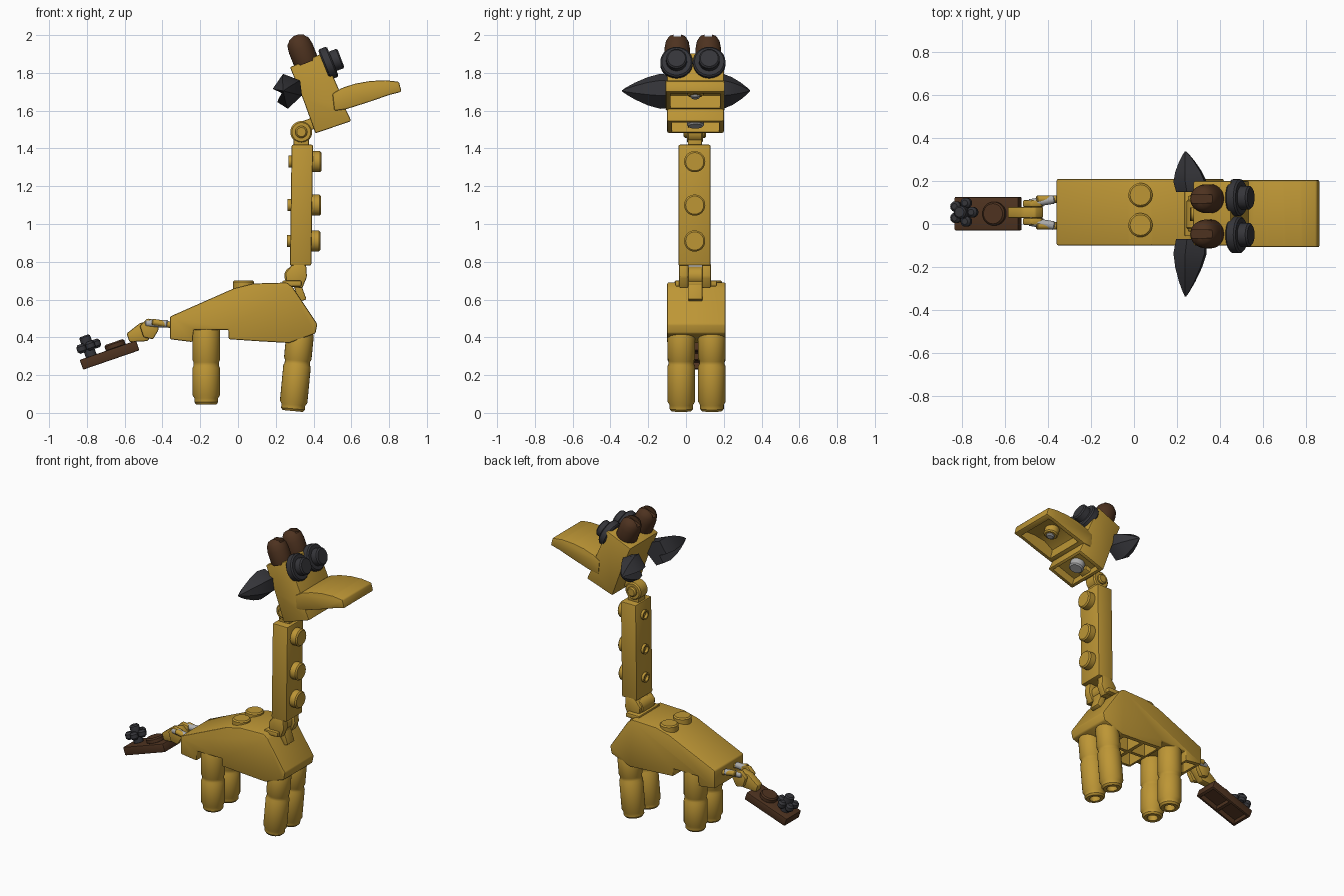
import bpy, bmesh, math
from mathutils import Vector, Matrix

cube = bpy.data.objects.get("Cube")
if cube:
    bpy.data.objects.remove(cube, do_unlink=True)


def material(name, rgb):
    m = bpy.data.materials.new(name)
    m.use_nodes = True
    m.diffuse_color = (*rgb, 1)
    bsdf = next(n for n in m.node_tree.nodes if n.type == 'BSDF_PRINCIPLED')
    bsdf.inputs["Base Color"].default_value = (*rgb, 1)
    bsdf.inputs["Roughness"].default_value = 0.5
    return m


GOLD = material("golden yellow", (0.51, 0.305, 0.036))
BROWN = material("dark brown", (0.075, 0.032, 0.014))
DARK = material("charcoal", (0.036, 0.036, 0.042))
GREY = material("light grey", (0.42, 0.42, 0.42))
MID = 0.053          # sideways centre line of the body
parts = []


def finish(name, bm, mat, bevel=0):
    bmesh.ops.recalc_face_normals(bm, faces=bm.faces)
    if bevel:
        bmesh.ops.bevel(bm, geom=bm.edges[:], offset=bevel, segments=2,
                        affect='EDGES', profile=0.5)
    mesh = bpy.data.meshes.new(name)
    bm.to_mesh(mesh)
    bm.free()
    mesh.materials.append(mat)
    obj = bpy.data.objects.new(name, mesh)
    bpy.context.collection.objects.link(obj)
    parts.append(obj)
    return obj


def slab(name, outline, y0, y1, mat, bevel=0.008):
    """Side outline in x, z pushed from y0 to y1."""
    bm = bmesh.new()
    face = bm.faces.new([bm.verts.new((x, y0, z)) for x, z in outline])
    new = bmesh.ops.extrude_face_region(bm, geom=[face])["geom"]
    for v in new:
        if isinstance(v, bmesh.types.BMVert):
            v.co.y = y1
    return finish(name, bm, mat, bevel)


def box(name, centre, size, mat, tilt=0, bevel=0.006):
    bm = bmesh.new()
    place = (Matrix.Translation(centre) @ Matrix.Rotation(-math.radians(tilt), 4, 'Y')
             @ Matrix.Diagonal((*size, 1)))
    bmesh.ops.create_cube(bm, size=1, matrix=place)
    return finish(name, bm, mat, bevel)


def lathe(name, profile, base, axis, mat, seg=28):
    """Spin (radius, height) pairs around an axis."""
    bm = bmesh.new()
    turn = Vector((0, 0, 1)).rotation_difference(Vector(axis))
    rings = []
    for r, h in profile:
        rings.append([bm.verts.new(Vector(base) + turn @ Vector(
            (r * math.cos(math.tau * i / seg), r * math.sin(math.tau * i / seg), h)))
            for i in range(seg)])
    for a, b in zip(rings, rings[1:]):
        for i in range(seg):
            j = (i + 1) % seg
            bm.faces.new((a[i], a[j], b[j], b[i]))
    bm.faces.new(rings[0])
    bm.faces.new(rings[-1])
    return finish(name, bm, mat)


def rod(name, start, end, r, mat):
    axis = Vector(end) - Vector(start)
    h, e = axis.length, min(0.008, r / 4)
    return lathe(name, [(r - e, 0), (r, e), (r, h - e), (r - e, h)], start, axis, mat)


def carve(obj, *cutters):
    for c in cutters:
        mod = obj.modifiers.new("carve", 'BOOLEAN')
        mod.operation, mod.solver, mod.object = 'DIFFERENCE', 'EXACT', c
        bpy.context.view_layer.objects.active = obj
        bpy.ops.object.modifier_apply(modifier=mod.name)
        parts.remove(c)
        bpy.data.objects.remove(c, do_unlink=True)


# Body shell with hollow cells underneath
body = slab("body", [(-0.36, 0.51), (-0.02, 0.66), (0.08, 0.685), (0.26, 0.69), (0.29, 0.665),
                     (0.42, 0.47), (0.41, 0.42), (0.27, 0.37), (0.1, 0.38), (-0.05, 0.39),
                     (-0.05, 0.44), (-0.235, 0.44), (-0.24, 0.375), (-0.36, 0.39)],
            -0.1, 0.21, GOLD)
cells = [box("cell", (x, y, 0.42), (w, 0.12, 0.18), GOLD, bevel=0)
         for x, w in ((0.025, 0.11), (0.17, 0.13), (-0.295, 0.08)) for y in (-0.017, 0.125)]
carve(body, *cells)
for y in (-0.005, 0.135):
    rod("back_stud", (0.03, y, 0.64), (0.03, y, 0.702), 0.056, GOLD)

# Legs: stacked round segments with a narrow foot ring
for y in (-0.025, 0.137):
    for name, base, axis, g in (("hind_leg", (-0.168, y, 0.045), (0, 0, 1), 0.205),
                                ("front_leg", (0.29, y, 0.01), (0.095, 0, 1), 0.25)):
        lathe(name, [(0.03, 0.04), (0.033, 0), (0.054, 0), (0.063, 0.012), (0.063, 0.033),
                     (0.073, 0.05), (0.073, g - 0.012), (0.067, g), (0.067, g + 0.018),
                     (0.073, g + 0.03), (0.073, 0.405), (0.066, 0.42)], base, axis, GOLD)

# Neck hinge
rod("neck_hinge_barrel", (0.295, -0.025, 0.725), (0.295, 0.115, 0.725), 0.05, GOLD)
for y in (-0.012, 0.108):
    slab("neck_hinge_finger", [(0.26, 0.67), (0.34, 0.66), (0.365, 0.72), (0.36, 0.79),
                               (0.29, 0.79), (0.25, 0.74)], y - 0.024, y + 0.024, GOLD)
box("neck_hinge_tongue", (0.32, 0.05, 0.66), (0.04, 0.075, 0.14), GOLD, tilt=20)
box("neck_hinge_plate", (0.285, MID, 0.685), (0.1, 0.22, 0.03), GOLD)

# Neck with studs on the front and pin ends on the back
slab("neck", [(0.275, 0.78), (0.388, 0.78), (0.397, 1.42), (0.284, 1.42)], -0.04, 0.13, GOLD)
for z in (0.91, 1.1, 1.33):
    x = 0.39 + (z - 0.9) * 0.015
    rod("neck_stud", (x - 0.03, 0.046, z), (x + 0.046, 0.046, z), 0.056, GOLD)
    lathe("neck_pin", [(0.032, 0), (0.032, 0.03), (0.022, 0.03), (0.02, 0.012)],
          (x - 0.1, 0.046, z), (-1, 0, 0), GOLD)

# Head hinge
rod("head_hinge", (0.335, 0.005, 1.487), (0.335, 0.09, 1.487), 0.058, GOLD)
rod("head_hinge_pin", (0.335, -0.012, 1.487), (0.335, 0.107, 1.487), 0.032, GOLD)
box("head_hinge_post", (0.335, 0.047, 1.43), (0.08, 0.075, 0.08), GOLD)
box("head_hinge_tongue", (0.39, 0.047, 1.53), (0.12, 0.075, 0.06), GOLD, tilt=20)

# Head with a hollow lower jaw
head = slab("head", [(0.275, 1.83), (0.45, 1.905), (0.535, 1.71), (0.56, 1.63), (0.6, 1.545),
                     (0.41, 1.48), (0.345, 1.66)], -0.1, 0.2, GOLD)
carve(head, box("hollow", (0.505, 0.05, 1.515), (0.16, 0.25, 0.1), GOLD, tilt=19, bevel=0))
rod("jaw_pin", (0.485, 0.05, 1.575), (0.505, 0.05, 1.517), 0.045, GREY)

# Snout: curved plate, hollow below
snout = slab("snout", [(0.5, 1.69), (0.55, 1.72), (0.62, 1.743), (0.7, 1.757), (0.78, 1.761),
                       (0.852, 1.753), (0.866, 1.70), (0.8, 1.683), (0.7, 1.648),
                       (0.57, 1.607), (0.51, 1.6)], -0.108, 0.205, GOLD)
carve(snout, slab("hollow", [(0.61, 1.56), (0.58, 1.68), (0.64, 1.72), (0.72, 1.733),
                             (0.82, 1.732), (0.845, 1.6)], -0.083, 0.18, GOLD, bevel=0))
rod("snout_post", (0.69, 0.049, 1.735), (0.705, 0.049, 1.678), 0.045, GOLD)
rod("snout_pin", (0.7, 0.049, 1.7), (0.71, 0.049, 1.665), 0.025, GREY)

# Eyes and notched horns share the tilt of the head
for y in (-0.05, 0.123):
    rod("eye_disc", (0.455, y, 1.842), (0.502, y, 1.861), 0.086, DARK)
    rod("eye_pupil", (0.49, y, 1.857), (0.545, y, 1.878), 0.055, DARK)
    hy = y * 0.95 + 0.001
    horn = lathe("horn", [(0.064, 0), (0.067, 0.01), (0.067, 0.085), (0.061, 0.12),
                          (0.046, 0.145), (0.02, 0.158)],
                 (0.363, hy, 1.852), (-0.37, 0, 0.93), BROWN)
    carve(horn, box("notch", (0.3, hy, 2.0), (0.3, 0.038, 0.06), BROWN, tilt=21, bevel=0))

# Ears: tapering leaf shapes with a scooped back
rim = [(0.19, 1.715), (0.245, 1.795), (0.335, 1.76), (0.345, 1.68), (0.27, 1.61),
       (0.215, 1.645), (0.245, 1.69)]
for side in (-1, 1):
    root = 0.15 if side > 0 else -0.07
    tip = Vector((0.24, 0.338 * side, 1.70))
    bm = bmesh.new()
    rings = []
    for t, s in ((0, 0.92), (0.25, 1), (0.5, 0.8), (0.75, 0.48), (0.92, 0.2), (1, 0.04)):
        y = root + (tip.y - root) * t
        cx, cz = 0.265 + (tip.x - 0.265) * t, 1.705
        rings.append([bm.verts.new((cx + (x - 0.265) * s, y, cz + (z - 1.705) * s))
                      for x, z in rim])
    for a, b in zip(rings, rings[1:]):
        for i in range(len(rim)):
            j = (i + 1) % len(rim)
            bm.faces.new((a[i], a[j], b[j], b[i]))
    bm.faces.new(rings[0])
    bm.faces.new(rings[-1])
    finish("ear", bm, DARK)

# Tail clips and hinge
for y in (-0.008, 0.115):
    rod("tail_clip", (-0.35, y, 0.465), (-0.455, y, 0.482), 0.017, GOLD)
    inner = y + (0.02 if y < MID else -0.02)
    rod("tail_grip", (-0.37, y, 0.472), (-0.49, inner, 0.475), 0.02, GREY)
    slab("tail_finger", [(-0.42, 0.44), (-0.43, 0.49), (-0.48, 0.5), (-0.52, 0.46),
                         (-0.5, 0.4), (-0.45, 0.39)], inner - 0.016, inner + 0.016, GOLD)
slab("tail_arm", [(-0.42, 0.455), (-0.46, 0.49), (-0.52, 0.475), (-0.59, 0.42),
                  (-0.575, 0.375), (-0.48, 0.38)], 0.028, 0.08, GOLD)

# Tail plate, hollow below, with its stud and tuft
tail = box("tail_plate", (-0.68, 0.048, 0.306), (0.315, 0.156, 0.055), BROWN, tilt=19)
carve(tail, *[box("hollow", (-0.675 + d, 0.048, 0.288 + d * 0.34), (0.13, 0.125, 0.05), BROWN,
                  tilt=19, bevel=0) for d in (-0.07, 0.07)])
up = Vector((-0.325, 0, 0.945))
stud = Vector((-0.645, 0.048, 0.34))
rod("tail_stud", stud, stud + up * 0.037, 0.055, BROWN)
root = Vector((-0.775, 0.055, 0.295))
rod("tuft_stem", root, root + up * 0.12, 0.03, DARK)
along = Vector((0.945, 0, 0.325))
for i in range(5):
    a = math.tau * i / 5
    p = root + up * 0.06 + (along * math.cos(a) + Vector((0, 1, 0)) * math.sin(a)) * 0.045
    lathe("tuft_petal", [(0.014, -0.024), (0.025, -0.012), (0.025, 0.012), (0.014, 0.024)],
          p, up, DARK, 14)

# Smooth shading with sharp edges kept
bpy.ops.object.select_all(action='DESELECT')
for o in parts:
    o.select_set(True)
bpy.context.view_layer.objects.active = parts[0]
bpy.ops.object.shade_smooth_by_angle(angle=math.radians(35))
